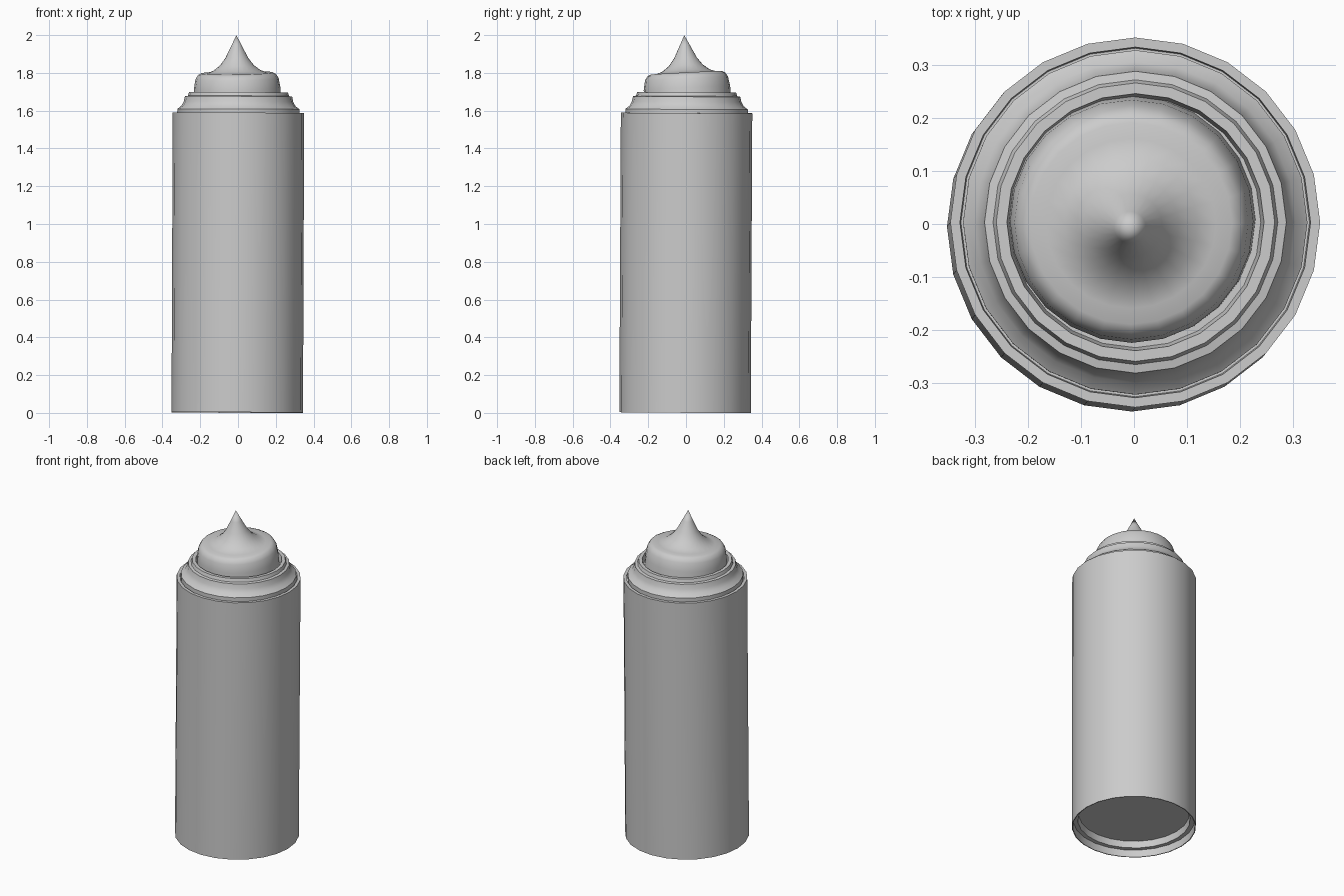
import bpy
import bmesh
import math

if "Cube" in bpy.data.objects:
    bpy.data.objects.remove(bpy.data.objects["Cube"], do_unlink=True)

SIDES = 24

grey = bpy.data.materials.new("light_grey")
grey.use_nodes = True
grey.diffuse_color = (0.6, 0.6, 0.6, 1)
grey.node_tree.nodes["Principled BSDF"].inputs["Base Color"].default_value = (0.6, 0.6, 0.6, 1)


def lathe(name, profile, location=(0, 0, 0), tilt=(0, 0)):
    """Spin a (radius, height) profile round z; radius 0 closes to a point."""
    bm = bmesh.new()
    rings = []
    for r, z in profile:
        count = SIDES if r > 0 else 1
        angles = [2 * math.pi * i / SIDES for i in range(count)]
        rings.append([bm.verts.new((r * math.cos(a), r * math.sin(a), z)) for a in angles])
    for low, high in zip(rings, rings[1:]):
        for i in range(SIDES):
            j = (i + 1) % SIDES
            if len(low) == 1:
                bm.faces.new((low[0], high[j], high[i]))
            elif len(high) == 1:
                bm.faces.new((low[i], low[j], high[0]))
            else:
                bm.faces.new((low[i], low[j], high[j], high[i]))
    bmesh.ops.recalc_face_normals(bm, faces=bm.faces)
    mesh = bpy.data.meshes.new(name)
    bm.to_mesh(mesh)
    bm.free()
    mesh.materials.append(grey)
    obj = bpy.data.objects.new(name, mesh)
    bpy.context.collection.objects.link(obj)
    obj.location = location
    obj.rotation_euler = (tilt[0], tilt[1], 0)
    bpy.ops.object.select_all(action="DESELECT")
    obj.select_set(True)
    bpy.context.view_layer.objects.active = obj
    bpy.ops.object.shade_smooth_by_angle(angle=math.radians(35))
    return obj


LEAN = (-0.005, 0.004)

# Can body: recessed base, wall, rim and the seat inside the rim
lathe("can_body", [
    (0, 0.085), (0.31, 0.085), (0.315, 0.045), (0.34, 0.045), (0.343, 0.002),
    (0.348, 0.002), (0.348, 1.588), (0.33, 1.588), (0.328, 1.565), (0, 1.565),
], (-0.004, -0.005, 0), LEAN)

# Domed shoulder with a rolled lip and a groove round the cap
lathe("shoulder", [
    (0, 1.565), (0.324, 1.565), (0.324, 1.608), (0.302, 1.625), (0.29, 1.647),
    (0.284, 1.675), (0.268, 1.678), (0.262, 1.697), (0.242, 1.697),
    (0.236, 1.66), (0, 1.66),
], (-0.004, -0.005, 0), LEAN)

# Cap with rounded sides and a concave pointed nozzle, sitting slightly crooked
lathe("nozzle_cap", [
    (0, -0.05), (0.232, -0.05), (0.229, 0.02), (0.22, 0.07), (0.207, 0.091),
    (0.19, 0.1), (0.16, 0.1), (0.125, 0.113), (0.09, 0.14), (0.06, 0.18),
    (0.03, 0.24), (0, 0.3),
], (-0.004, 0.006, 1.7), (0.05, -0.015))
